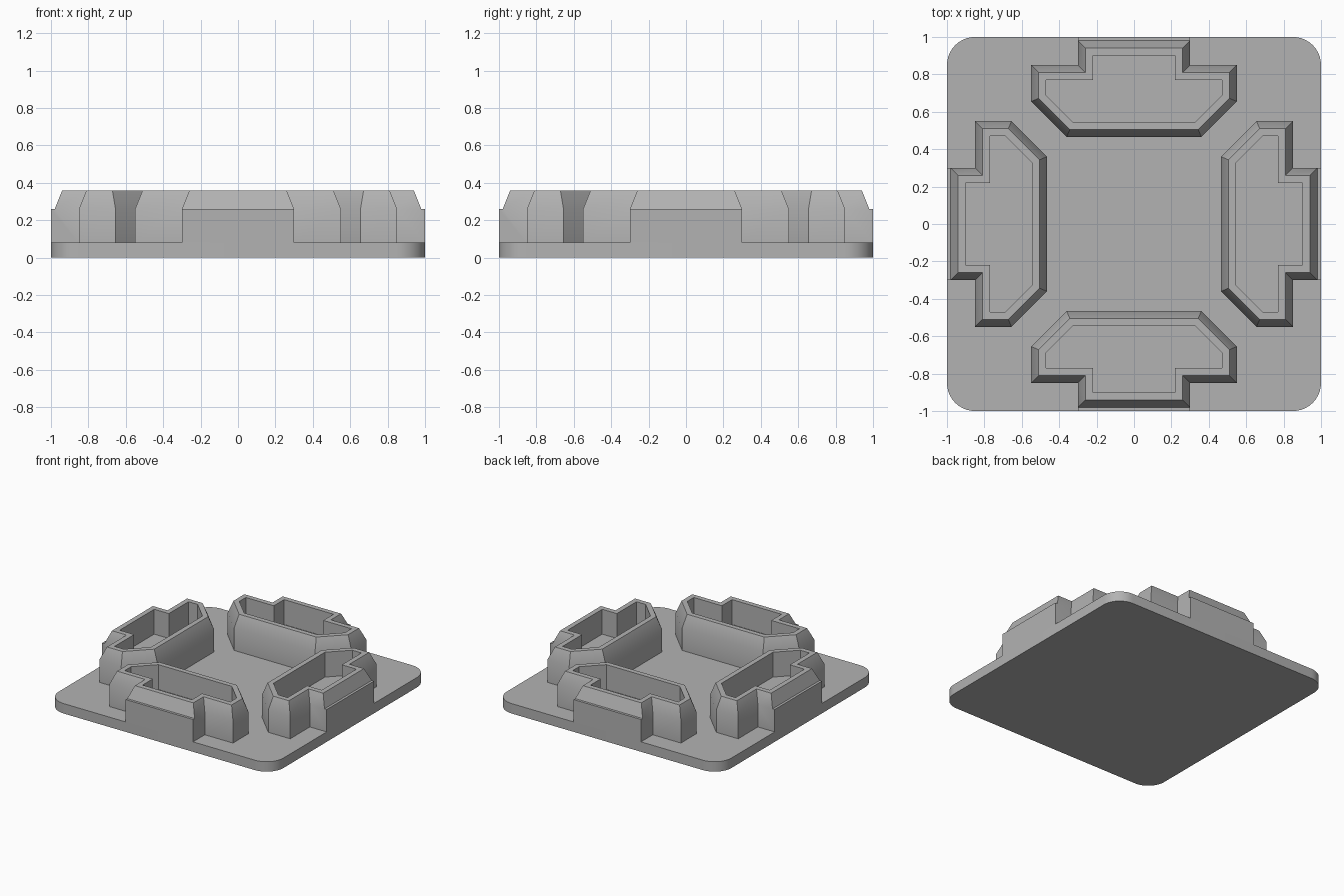
import bpy, bmesh, math
from mathutils import Matrix, Vector

cube = bpy.data.objects.get("Cube")
if cube:
    bpy.data.objects.remove(cube, do_unlink=True)

BASE_TOP, SHOULDER, RIM, FLOOR = 0.08, 0.26, 0.36, 0.16

grey = bpy.data.materials.new("plain_grey")
grey.use_nodes = True
colour = (0.45, 0.45, 0.45, 1)
grey.diffuse_color = colour
grey.node_tree.nodes["Principled BSDF"].inputs["Base Color"].default_value = colour


def finish(bm, name):
    bmesh.ops.recalc_face_normals(bm, faces=bm.faces)
    mesh = bpy.data.meshes.new(name)
    bm.to_mesh(mesh)
    bm.free()
    mesh.materials.append(grey)
    obj = bpy.data.objects.new(name, mesh)
    bpy.context.collection.objects.link(obj)
    bpy.ops.object.select_all(action="DESELECT")
    obj.select_set(True)
    bpy.context.view_layer.objects.active = obj
    bpy.ops.object.shade_smooth_by_angle(angle=math.radians(30))
    return obj


def outline(front):
    """Counter-clockwise stepped tray outline whose front edge lies at y = front."""
    half = [(0.30, front), (0.30, -0.85), (0.55, -0.85), (0.55, -0.655), (0.36, -0.465)]
    return [Vector(p) for p in half] + [Vector((-x, y)) for x, y in reversed(half)]


def inset(points, d):
    """Move every edge of the outline inwards by d, with mitred corners."""
    result = []
    for i, p in enumerate(points):
        a = (p - points[i - 1]).normalized()
        b = (points[(i + 1) % len(points)] - p).normalized()
        na, nb = Vector((-a.y, a.x)), Vector((-b.y, b.x))
        result.append(p + (na + nb) * d / (1 + na.dot(nb)))
    return result


# Base plate with rounded corners
bm = bmesh.new()
bmesh.ops.create_cube(bm, size=1, matrix=Matrix.Translation((0, 0, BASE_TOP / 2))
                      @ Matrix.Diagonal((2, 2, BASE_TOP, 1)))
uprights = [e for e in bm.edges if abs(e.verts[0].co.z - e.verts[1].co.z) > 0.01]
bmesh.ops.bevel(bm, geom=uprights, offset=0.15, segments=10, profile=0.5, affect="EDGES")
finish(bm, "base_plate")


# Hollow trays: upright wall, small front ledge, sloped wall, rim, cavity
def tray(name, angle):
    bm = bmesh.new()
    wall, slope = outline(-1.0), outline(-0.98)
    levels = [(wall, BASE_TOP), (wall, SHOULDER), (slope, SHOULDER),
              (inset(slope, 0.04), RIM), (inset(slope, 0.08), RIM),
              (inset(slope, 0.08), FLOOR)]
    rings = [[bm.verts.new((p.x, p.y, z)) for p in pts] for pts, z in levels]
    for low, high in zip(rings, rings[1:]):
        for i in range(len(low)):
            bm.faces.new((low[i - 1], low[i], high[i], high[i - 1]))
    bm.faces.new(rings[-1])
    bmesh.ops.remove_doubles(bm, verts=bm.verts, dist=1e-4)
    bmesh.ops.dissolve_degenerate(bm, dist=1e-4, edges=bm.edges)
    bmesh.ops.rotate(bm, verts=bm.verts, matrix=Matrix.Rotation(angle, 3, "Z"))
    finish(bm, name)


for k, side in enumerate(("front", "left", "back", "right")):
    tray(side + "_tray", k * math.pi / 2)
